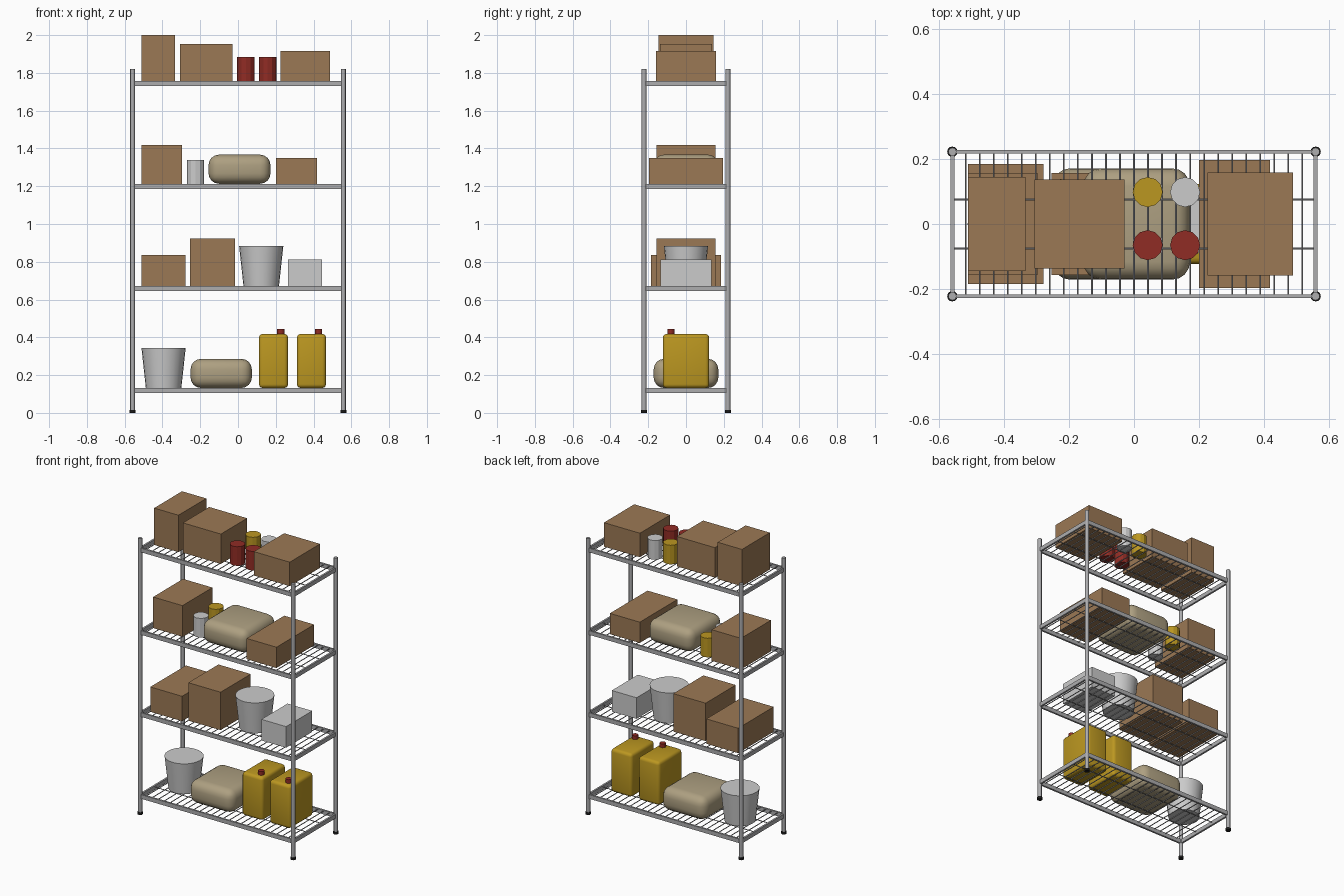
import bpy, bmesh, math
from mathutils import Matrix, Vector

if "Cube" in bpy.data.objects:
    bpy.data.objects.remove(bpy.data.objects["Cube"])


def material(name, rgb):
    m = bpy.data.materials.new(name)
    m.diffuse_color = (*rgb, 1)
    m.use_nodes = True
    m.node_tree.nodes["Principled BSDF"].inputs["Base Color"].default_value = m.diffuse_color
    return m


METAL = material("grey metal", (0.42, 0.42, 0.43))
DARK = material("black rubber", (0.01, 0.01, 0.01))
CARD = material("cardboard brown", (0.33, 0.19, 0.09))
WHITE = material("light grey plastic", (0.60, 0.60, 0.60))
YELLOW = material("mustard yellow", (0.50, 0.31, 0.015))
RED = material("dark red", (0.28, 0.025, 0.018))
SACK = material("sack beige", (0.42, 0.35, 0.22))


def finish(bm, name, mat, smooth=False):
    bmesh.ops.recalc_face_normals(bm, faces=bm.faces)
    me = bpy.data.meshes.new(name)
    bm.to_mesh(me)
    bm.free()
    me.materials.append(mat)
    ob = bpy.data.objects.new(name, me)
    bpy.context.collection.objects.link(ob)
    if smooth:
        bpy.ops.object.select_all(action='DESELECT')
        ob.select_set(True)
        bpy.context.view_layer.objects.active = ob
        bpy.ops.object.shade_smooth_by_angle(angle=math.radians(40))
    return ob


def add_box(bm, x, y, z):
    size = [b - a for a, b in (x, y, z)]
    mid = Vector([(a + b) / 2 for a, b in (x, y, z)])
    bmesh.ops.create_cube(bm, size=1, matrix=Matrix.Translation(mid) @ Matrix.Diagonal((*size, 1)))


def box(name, mat, x, y, z, bevel=0, segments=3):
    bm = bmesh.new()
    add_box(bm, x, y, z)
    if bevel:
        bmesh.ops.bevel(bm, geom=bm.edges[:], offset=bevel, segments=segments, profile=0.5, affect='EDGES')
    return finish(bm, name, mat, bool(bevel))


def add_rod(bm, a, b, r1, r2, sides):
    a, b = Vector(a), Vector(b)
    rot = (b - a).to_track_quat('Z', 'Y').to_matrix().to_4x4()
    bmesh.ops.create_cone(bm, cap_ends=True, segments=sides, radius1=r1, radius2=r2,
                          depth=(b - a).length, matrix=Matrix.Translation((a + b) / 2) @ rot)


def cylinder(name, mat, x, y, z0, z1, r1, r2=None, sides=12, smooth=False):
    bm = bmesh.new()
    add_rod(bm, (x, y, z0), (x, y, z1), r1, r2 or r1, sides)
    return finish(bm, name, mat, smooth)


PX, PY = 0.558, 0.222
LEVELS = [0.132, 0.672, 1.213, 1.757]   # shelf top heights

# Corner posts with rubber feet
for sx in (-1, 1):
    for sy in (-1, 1):
        cylinder("post", METAL, sx * PX, sy * PY, 0.012, 1.82, 0.0125, sides=12, smooth=True)
        cylinder("foot", DARK, sx * PX, sy * PY, 0, 0.016, 0.016, sides=12, smooth=True)

# Wire shelves: rim rails, cross wires, two long support wires
for top in LEVELS:
    bm = bmesh.new()
    for s in (-1, 1):
        add_box(bm, (-PX, PX), (s * PY - 0.006, s * PY + 0.006), (top - 0.027, top))
        add_box(bm, (s * PX - 0.006, s * PX + 0.006), (-PY, PY), (top - 0.027, top))
    finish(bm, "shelf_rim", METAL)
    bm = bmesh.new()
    for i in range(-12, 13):
        add_rod(bm, (i * 0.0431, -PY, top - 0.004), (i * 0.0431, PY, top - 0.004), 0.003, 0.003, 6)
    for s in (-1, 1):
        add_rod(bm, (-PX, s * 0.075, top - 0.010), (PX, s * 0.075, top - 0.010), 0.003, 0.003, 6)
    finish(bm, "shelf_wires", METAL, True)

Z1, Z2, Z3, Z4 = LEVELS

# Cardboard boxes: x range, half depth, base, top
for x0, x1, d, z0, z1 in (
        (-0.51, -0.333, 0.145, Z4, 2.0), (-0.306, -0.029, 0.137, Z4, 1.954), (0.226, 0.488, 0.158, Z4, 1.915),
        (-0.51, -0.296, 0.156, Z3, 1.418), (0.20, 0.418, 0.196, Z3, 1.35),
        (-0.51, -0.278, 0.185, Z2, 0.836), (-0.253, -0.017, 0.157, Z2, 0.922)):
    box("cardboard_box", CARD, (x0, x1), (-d, d), (z0, z1))

# Plastic bin
box("plastic_bin", WHITE, (0.266, 0.446), (-0.136, 0.136), (Z2, 0.811))

# Food cans
for x, y, z, mat in ((0.042, -0.065, Z4, RED), (0.157, -0.065, Z4, RED),
                     (0.042, 0.098, Z4, YELLOW), (0.157, 0.098, Z4, WHITE),
                     (-0.225, -0.065, Z3, WHITE), (-0.225, 0.092, Z3, YELLOW)):
    cylinder("can", mat, x, y, z, z + 0.126, 0.046, sides=12)

# Soft sacks
for x0, x1, z in ((-0.156, 0.172, Z3), (-0.251, 0.073, Z1)):
    box("sack", SACK, (x0, x1), (-0.171, 0.171), (z, z + 0.154), 0.055, 4)

# Tapered buckets
for x, z in ((-0.394, Z1), (0.123, Z2)):
    cylinder("bucket", WHITE, x, 0, z, z + 0.211, 0.094, 0.117, 24, True)

# Fuel cans with screw caps
for x in (0.188, 0.389):
    box("jerry_can", YELLOW, (x - 0.077, x + 0.077), (-0.123, 0.123), (Z1, 0.418), 0.02, 3)
    cylinder("jerry_cap", RED, x + 0.038, -0.08, 0.415, 0.443, 0.019, sides=12)
